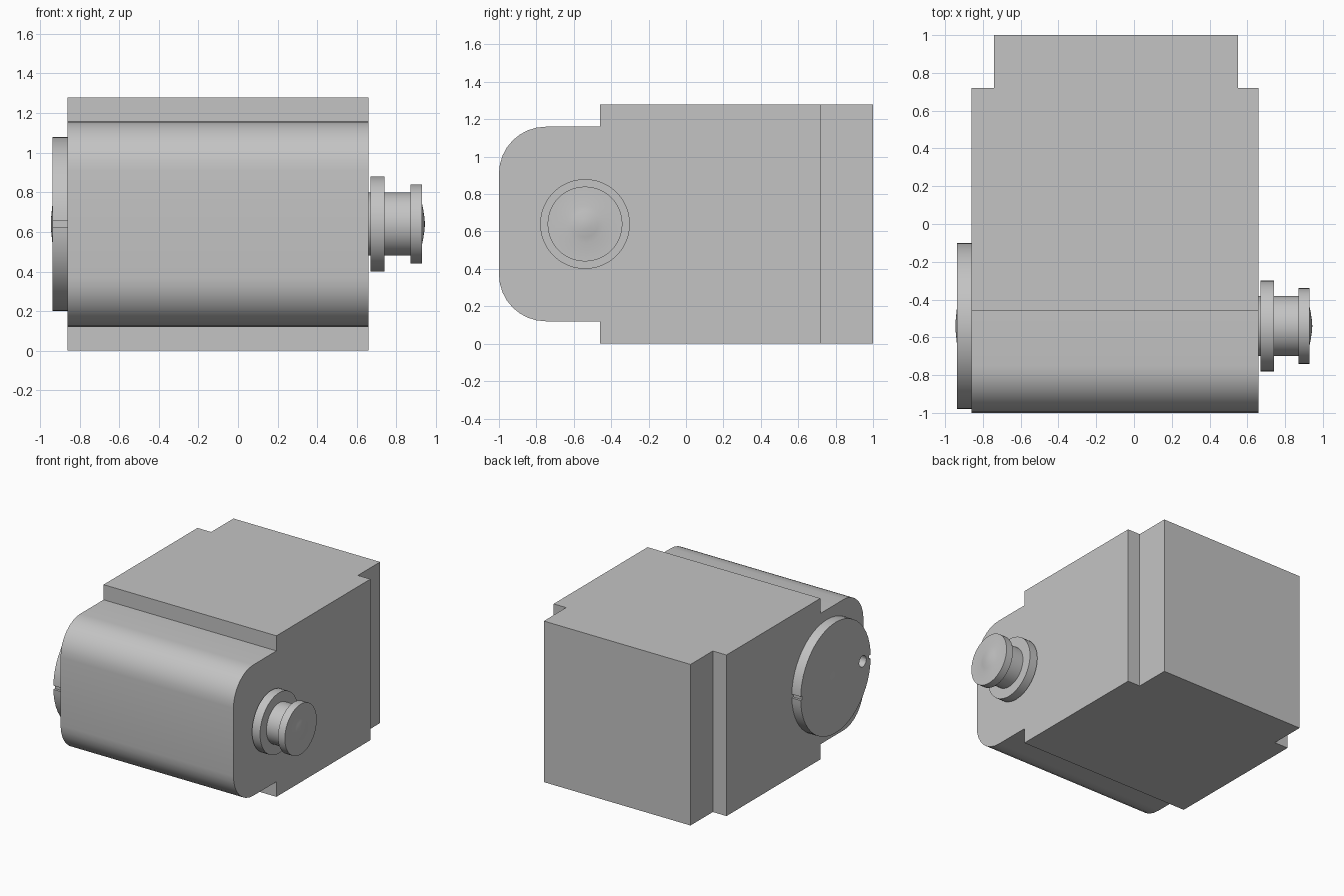
import bpy, bmesh
from math import sin, cos, pi, radians
from mathutils import Vector, Matrix

cube = bpy.data.objects.get("Cube")
if cube:
    bpy.data.objects.remove(cube, do_unlink=True)

grey = bpy.data.materials.new("plain_grey")
grey.use_nodes = True
grey.diffuse_color = (0.55, 0.55, 0.55, 1)
grey.node_tree.nodes["Principled BSDF"].inputs["Base Color"].default_value = grey.diffuse_color

AXIS_Y, AXIS_Z = -0.54, 0.64   # centre line shared by the shaft and the disc
LEFT, RIGHT = 0.66, -0.86      # side planes of the housing


def make(name, bm):
    bmesh.ops.recalc_face_normals(bm, faces=bm.faces)
    mesh = bpy.data.meshes.new(name)
    bm.to_mesh(mesh)
    bm.free()
    mesh.materials.append(grey)
    obj = bpy.data.objects.new(name, mesh)
    bpy.context.collection.objects.link(obj)
    return obj


def smooth(obj):
    bpy.ops.object.select_all(action='DESELECT')
    obj.select_set(True)
    bpy.context.view_layer.objects.active = obj
    bpy.ops.object.shade_smooth_by_angle(angle=radians(30))


def box(name, lo, hi):
    lo, hi = Vector(lo), Vector(hi)
    bm = bmesh.new()
    bmesh.ops.create_cube(bm, size=1, matrix=Matrix.Translation((lo + hi) / 2)
                          @ Matrix.Diagonal((*(hi - lo), 1)))
    return make(name, bm)


def lathe(name, profile, steps=48):
    """Turn (x, radius) points around the shared centre line."""
    bm = bmesh.new()
    verts = [bm.verts.new((x, AXIS_Y, AXIS_Z + r)) for x, r in profile]
    edges = [bm.edges.new(pair) for pair in zip(verts, verts[1:])]
    bmesh.ops.spin(bm, geom=verts + edges, cent=(0, AXIS_Y, AXIS_Z),
                   axis=(1, 0, 0), angle=2 * pi, steps=steps)
    bmesh.ops.remove_doubles(bm, verts=bm.verts, dist=0.0001)
    return make(name, bm)


def cut(target, cutter):
    mod = target.modifiers.new("cut", 'BOOLEAN')
    mod.operation, mod.solver, mod.object = 'DIFFERENCE', 'EXACT', cutter
    bpy.context.view_layer.objects.active = target
    bpy.ops.object.modifier_apply(modifier=mod.name)
    bpy.data.objects.remove(cutter, do_unlink=True)


# Housing: side outline with a rounded nose, extruded across the width
r = 0.25
arc = [(-1 + r - r * sin(a), 1.16 - r + r * cos(a))
       for a in (i * pi / 16 for i in range(9))]
upper = [(0.72, 1.28), (-0.46, 1.28), (-0.46, 1.16)] + arc
outline = upper + [(y, 1.28 - z) for y, z in reversed(upper)]
bm = bmesh.new()
side = bm.faces.new([bm.verts.new((RIGHT, y, z)) for y, z in outline])
extruded = bmesh.ops.extrude_face_region(bm, geom=[side], use_keep_orig=True)
bmesh.ops.translate(bm, vec=(LEFT - RIGHT, 0, 0),
                    verts=[v for v in extruded["geom"] if isinstance(v, bmesh.types.BMVert)])
smooth(make("housing", bm))

# Narrower block at the back
box("rear_block", (-0.74, 0.72, 0), (0.55, 1, 1.28))

# Output shaft with flange, neck, cap and a low domed end
smooth(lathe("output_shaft", [
    (LEFT, 0.16), (0.67, 0.16), (0.67, 0.24), (0.74, 0.24), (0.74, 0.16),
    (0.87, 0.16), (0.87, 0.2), (0.93, 0.2), (0.93, 0.1),
    (0.936, 0.07), (0.942, 0.03), (0.944, 0)]))

# Encoder disc with a low central dome, two rim notches and a small hole
disc = lathe("side_disc", [
    (RIGHT, 0), (RIGHT, 0.44), (-0.938, 0.44), (-0.938, 0.09),
    (-0.941, 0.06), (-0.945, 0.02), (-0.945, 0)])
for sign in (-1, 1):
    y = AXIS_Y + sign * 0.44
    cut(disc, box("notch_cutter", (-1, y - 0.02, AXIS_Z - 0.015),
                  (-0.8, y + 0.02, AXIS_Z + 0.015)))
bm = bmesh.new()
bmesh.ops.create_cone(bm, cap_ends=True, segments=20, radius1=0.045, radius2=0.045, depth=0.12,
                      matrix=Matrix.Translation((-0.94, AXIS_Y - 0.34, AXIS_Z))
                      @ Matrix.Rotation(pi / 2, 4, 'Y'))
cut(disc, make("hole_cutter", bm))
smooth(disc)
